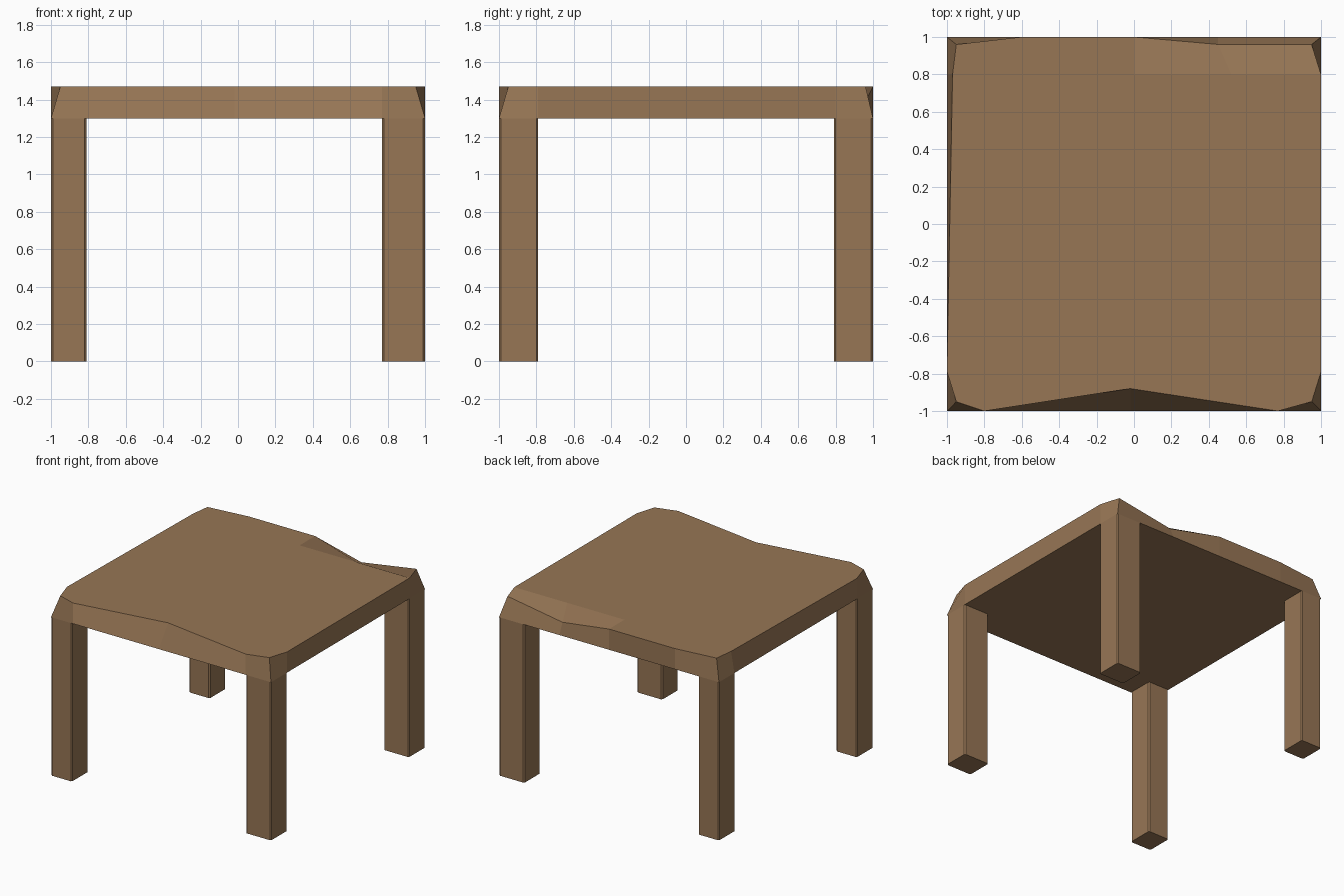
import bpy, bmesh

if "Cube" in bpy.data.objects:
    bpy.data.objects.remove(bpy.data.objects["Cube"])

wood = bpy.data.materials.new("brown wood")
wood.diffuse_color = (0.31, 0.182, 0.091, 1)
wood.use_nodes = True
wood.node_tree.nodes["Principled BSDF"].inputs["Base Color"].default_value = wood.diffuse_color

Z_LOW, Z_TOP, Z_DENT = 1.30, 1.47, 1.39


def finish(name, bm):
    bmesh.ops.recalc_face_normals(bm, faces=bm.faces)
    mesh = bpy.data.meshes.new(name)
    bm.to_mesh(mesh)
    bm.free()
    mesh.materials.append(wood)
    ob = bpy.data.objects.new(name, mesh)
    bpy.context.collection.objects.link(ob)
    return ob


# Worn table top: (top x, y), (bottom x, y) counter-clockwise from front left
rim = [((-.95, -.95), (-1, -1)), ((-.80, -1), (-.80, -1)),
       ((-.02, -.88), (-.02, -1)), ((.77, -1), (.77, -1)),
       ((.95, -.95), (1, -1)), ((1, -.79), (1, -.79)),
       ((1, .80), (1, .80)), ((.95, .96), (1, 1)),
       ((.45, .96), (.45, 1)), ((0, 1), (0, 1)),
       ((-.60, 1), (-.60, 1)), ((-.95, .96), (-1, 1)),
       ((-.97, .80), (-1, .80)), ((-1, -.79), (-1, -.79))]
DENT = 8  # rim point pushed down at the back edge

bm = bmesh.new()
top = [bm.verts.new((*t, Z_DENT if i == DENT else Z_TOP)) for i, (t, b) in enumerate(rim)]
low = [bm.verts.new((*b, Z_LOW)) for t, b in rim]
n = len(rim)
for i in range(n):
    j = (i + 1) % n
    bm.faces.new((low[i], low[j], top[j], top[i]))
bm.faces.new(low[::-1])
# Flat surface with the sloping dent cut out of the back
d1 = bm.verts.new((.52, .80, Z_TOP))
d2 = bm.verts.new((0, .80, Z_TOP))
bm.faces.new(top[:7] + [d1, d2] + top[9:])
bm.faces.new((top[6], top[7], top[8], d1))
bm.faces.new((d1, top[8], top[9], d2))
finish("table_top", bm)


# Square legs with slightly eased vertical edges
def leg(name, x0, x1, y0, y1):
    bm = bmesh.new()
    bmesh.ops.create_cube(bm, size=1)
    for v in bm.verts:
        v.co.x = x1 if v.co.x > 0 else x0
        v.co.y = y1 if v.co.y > 0 else y0
        v.co.z = Z_LOW if v.co.z > 0 else 0
    upright = [e for e in bm.edges if abs(e.verts[0].co.z - e.verts[1].co.z) > 1]
    bmesh.ops.bevel(bm, geom=upright, offset=0.01, segments=1, affect='EDGES')
    finish(name, bm)


for side, x0, x1 in (("left", -1, -.81), ("right", .77, 1)):
    for end, y0, y1 in (("front", -1, -.79), ("back", .79, 1)):
        leg(f"{end}_{side}_leg", x0, x1, y0, y1)
